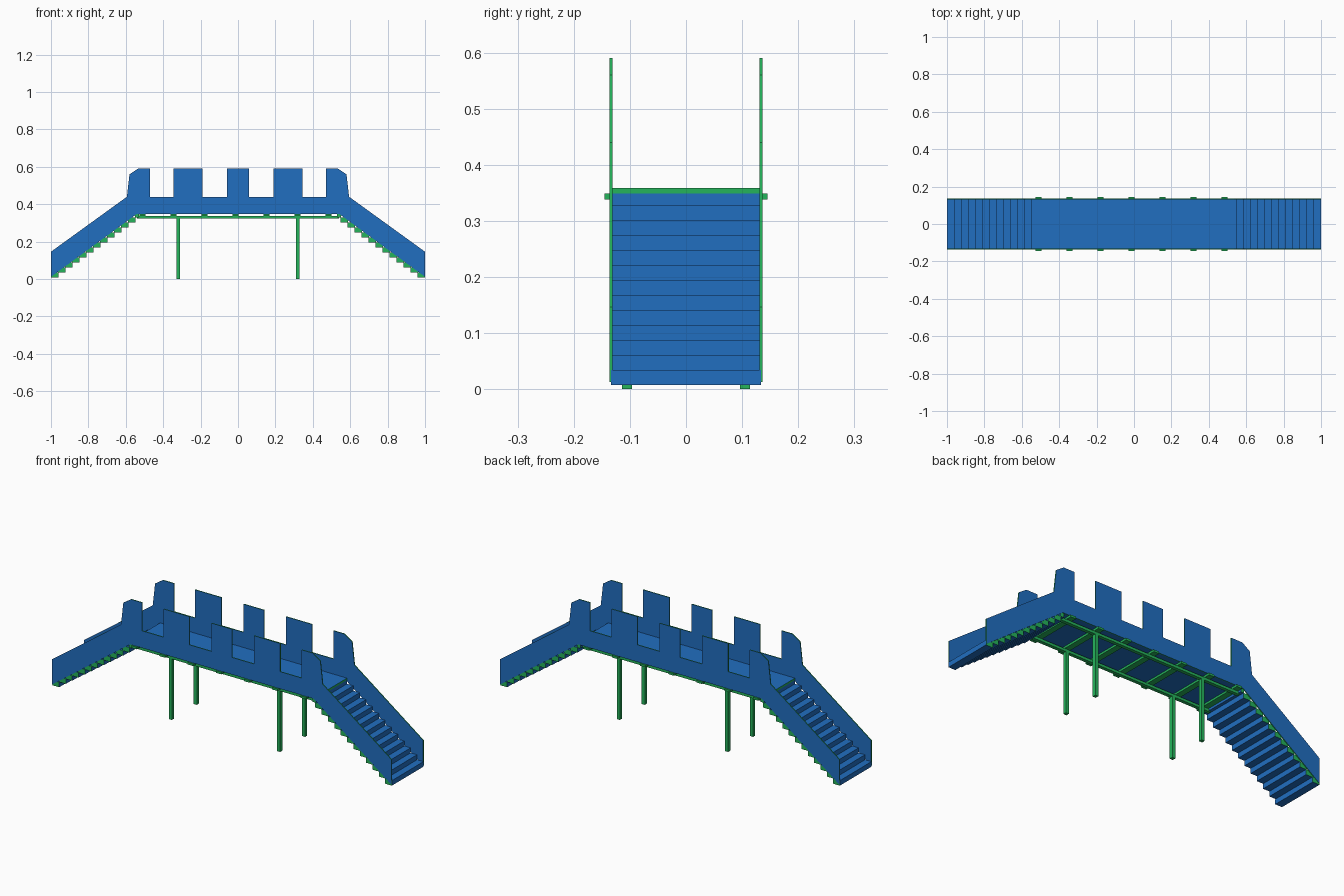
import bpy, bmesh

cube = bpy.data.objects.get("Cube")
if cube:
    bpy.data.objects.remove(cube, do_unlink=True)


def material(name, colour):
    m = bpy.data.materials.new(name)
    m.use_nodes = True
    m.diffuse_color = colour
    m.node_tree.nodes["Principled BSDF"].inputs["Base Color"].default_value = colour
    return m


BLUE = material("blue panel", (0.015, 0.156, 0.53, 1))
GREEN = material("green edge", (0.018, 0.456, 0.105, 1))


def finish(name, bm, mats, rule=None):
    """Turn a bmesh into an object; faces meeting the rule take the second material."""
    bmesh.ops.recalc_face_normals(bm, faces=bm.faces)
    bm.normal_update()
    if rule:
        for f in bm.faces:
            f.material_index = int(rule(f.normal))
    me = bpy.data.meshes.new(name)
    bm.to_mesh(me)
    bm.free()
    for m in mats:
        me.materials.append(m)
    ob = bpy.data.objects.new(name, me)
    bpy.context.collection.objects.link(ob)
    return ob


def box(name, xs, ys, zs, mats, rule=None):
    bm = bmesh.new()
    bmesh.ops.create_cube(bm, size=1)
    for v in bm.verts:
        for i, (lo, hi) in enumerate((xs, ys, zs)):
            v.co[i] = lo if v.co[i] < 0 else hi
    return finish(name, bm, mats, rule)


# Side walls: battlement outline, mirrored in x and pushed through in y
INNER, OUTER = 0.131, 0.136
half = [(0.06, 0.59), (0.06, 0.44), (0.19, 0.44), (0.19, 0.59),
        (0.344, 0.59), (0.344, 0.44), (0.47, 0.44), (0.47, 0.59),
        (0.535, 0.59), (0.58, 0.56), (0.594, 0.44),
        (0.999, 0.147), (0.999, 0.013), (0.54, 0.349)]
outline = half + [(-x, z) for x, z in reversed(half)]

for name, y0 in (("front_wall", -OUTER), ("back_wall", INNER)):
    bm = bmesh.new()
    face = bm.faces.new([bm.verts.new((x, y0, z)) for x, z in outline])
    grown = bmesh.ops.extrude_face_region(bm, geom=[face])["geom"]
    bmesh.ops.translate(bm, vec=(0, OUTER - INNER, 0),
                        verts=[g for g in grown if isinstance(g, bmesh.types.BMVert)])
    finish(name, bm, [BLUE, GREEN], lambda n: abs(n.y) < 0.9)

# Walkway deck with green rim
box("deck", (-0.55, 0.55), (-INNER, INNER), (0.349, 0.359), [BLUE, GREEN],
    lambda n: abs(n.z) < 0.5)

# Stairs at both ends, the top step tucked under the deck
RISE, GOING, STEPS = 0.0267, 0.0375, 13
for side, label in ((1, "left"), (-1, "right")):
    for i in range(STEPS):
        outer = 1 - i * GOING
        inner = outer - GOING - 0.003 if i < STEPS - 1 else outer - 0.02
        w = INNER + (0.003 if i == 0 else 0.0005)
        z = 0.008 + i * RISE
        box(f"{label}_step_{i + 1}", sorted((side * outer, side * inner)),
            (-w, w), (z, z + RISE), [BLUE, GREEN], lambda n: abs(n.y) > 0.5)

# Cross beams under the deck
for i in range(7):
    x = -0.511 + i * 0.166
    box(f"cross_beam_{i + 1}", (x - 0.016, x + 0.016), (-0.145, 0.145),
        (0.338, 0.349), [GREEN])

# Long beams and posts
for sy, label in ((-1, "front"), (1, "back")):
    y = sy * 0.105
    span = (y - 0.009, y + 0.009)
    box(f"{label}_long_beam", (-0.54, 0.54), span, (0.324, 0.338), [GREEN])
    for sx, end in ((1, "left"), (-1, "right")):
        x = sx * 0.319
        box(f"{label}_{end}_post", (x - 0.009, x + 0.009), span, (0, 0.325), [GREEN])
